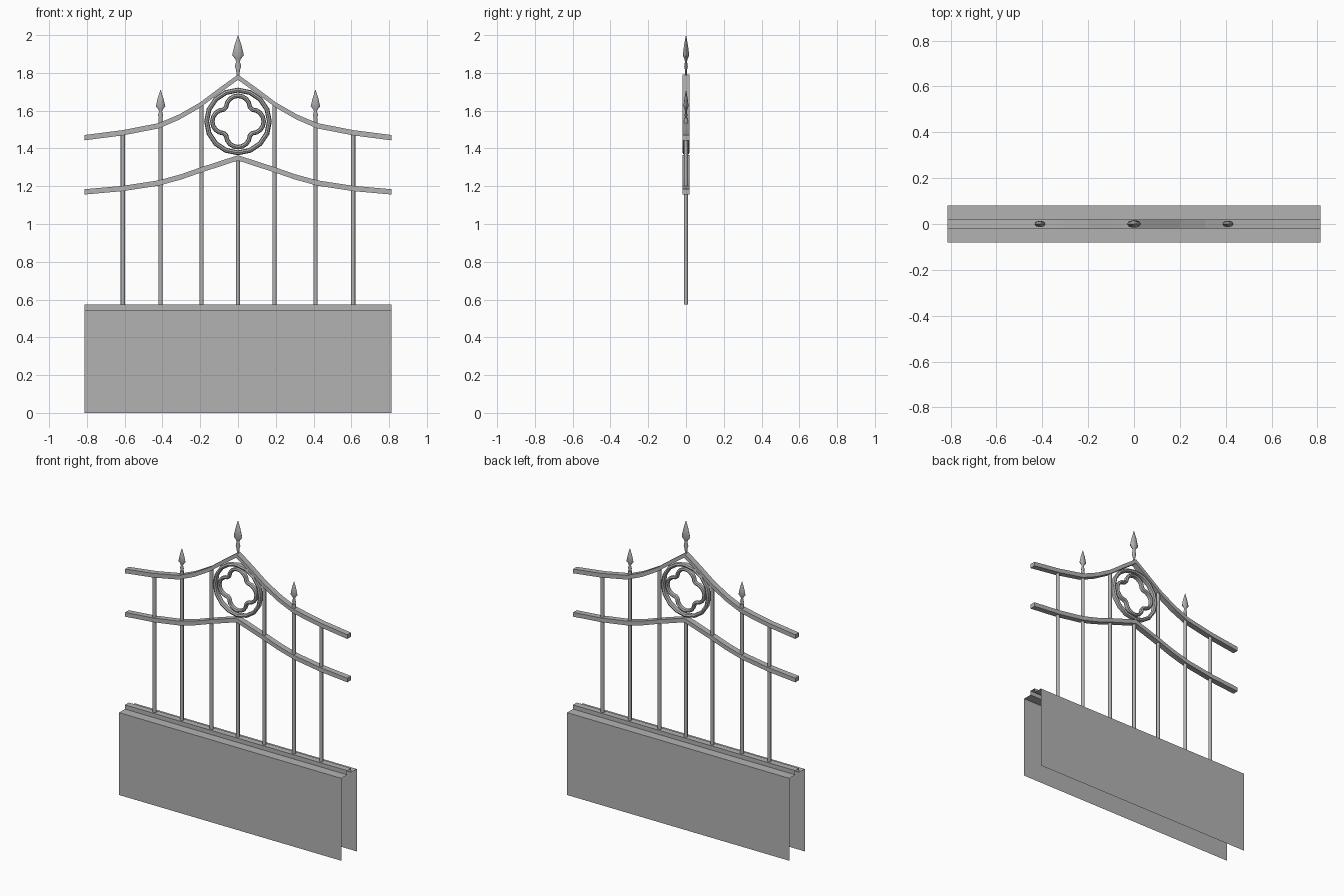
import bpy
from math import sin, cos, pi, radians
from mathutils import Vector

cube = bpy.data.objects.get("Cube")
if cube:
    bpy.data.objects.remove(cube)

GREY = (0.45, 0.45, 0.45, 1)
iron = bpy.data.materials.new("iron grey")
iron.use_nodes = True
iron.diffuse_color = GREY
iron.node_tree.nodes["Principled BSDF"].inputs["Base Color"].default_value = GREY


def make(name, verts, faces, smooth=None):
    mesh = bpy.data.meshes.new(name)
    mesh.from_pydata(verts, [], faces)
    mesh.materials.append(iron)
    obj = bpy.data.objects.new(name, mesh)
    bpy.context.collection.objects.link(obj)
    bpy.ops.object.select_all(action='DESELECT')
    obj.select_set(True)
    bpy.context.view_layer.objects.active = obj
    bpy.ops.object.mode_set(mode='EDIT')
    bpy.ops.mesh.select_all(action='SELECT')
    bpy.ops.mesh.normals_make_consistent(inside=False)
    bpy.ops.object.mode_set(mode='OBJECT')
    if smooth:
        bpy.ops.object.shade_smooth_by_angle(angle=radians(smooth))
    return obj


def skin(rings, sides, closed):
    """Quads joining consecutive rings, with end caps when open."""
    faces = []
    for i in range(rings if closed else rings - 1):
        a, b = i * sides, (i + 1) % rings * sides
        faces += [(a + j, a + (j + 1) % sides, b + (j + 1) % sides, b + j)
                  for j in range(sides)]
    if not closed:
        faces += [tuple(range(sides)), tuple(range((rings - 1) * sides, rings * sides))]
    return faces


def sweep(name, path, section, closed=False, upright=False, smooth=None):
    """Sweep a (offset, y) section along an (x, z) path."""
    n, verts = len(path), []
    pts = [Vector(p) for p in path]
    for i, p in enumerate(pts):
        before = pts[i - 1] if closed or i else p
        after = pts[(i + 1) % n] if closed or i < n - 1 else p
        d1, d2 = (p - before).normalized(), (after - p).normalized()
        t = (d1 + d2).normalized()
        across = Vector((0, 1)) if upright else Vector((-t.y, t.x))
        for off, y in section:
            q = p + across * off
            verts.append((q.x, y, q.y))
    return make(name, verts, skin(n, len(section), closed), smooth)


def oval(width, depth, sides=8):
    return [(width * cos(2 * pi * k / sides), depth * sin(2 * pi * k / sides))
            for k in range(sides)]


def lathe(name, x, profile, flat=1.0, smooth=None):
    """Stack of round rings (radius, z), flattened in y."""
    verts = [(x + a, b, z) for r, z in profile for a, b in oval(r, r * flat)]
    return make(name, verts, skin(len(profile), 8, False), smooth)


# Kick panel: stepped sheet, open at the ends and below
half = [(0.081, 0), (0.081, 0.545), (0.02, 0.545), (0.02, 0.573)]
outline = half + [(-y, z) for y, z in reversed(half)]
count = len(outline)
make("kick_panel",
     [(x, y, z) for x in (-0.813, 0.813) for y, z in outline],
     [(i, i + 1, count + i + 1, count + i) for i in range(count - 1)])

# Swept rails rising to a point in the middle
bar_section = [(-0.014, -0.019), (0.014, -0.019), (0.014, 0.019), (-0.014, 0.019)]
upper = [(0, 1.777), (0.1, 1.705), (0.2, 1.63), (0.31, 1.567),
         (0.42, 1.52), (0.61, 1.483), (0.813, 1.457)]
lower = [(0, 1.35), (0.2, 1.285), (0.3, 1.25), (0.42, 1.217),
         (0.61, 1.188), (0.813, 1.17)]
for name, right in (("upper_rail", upper), ("lower_rail", lower)):
    path = [(-x, z) for x, z in reversed(right[1:])] + right
    sweep(name, path, bar_section, upright=True)

# Upright bars
bars = [("middle_bar", 0, 1.35)]
for side, s in (("left", 1), ("right", -1)):
    bars += [(side + "_inner_bar", s * 0.193, 1.635),
             (side + "_spear_bar", s * 0.41, 1.56),
             (side + "_outer_bar", s * 0.61, 1.483)]
for name, x, top in bars:
    lathe(name, x, [(0.0115, 0.573), (0.0115, top)], smooth=50)

# Spear finials
spear = [(0.008, 0), (0.010, 0.03), (0.017, 0.05), (0.010, 0.075),
         (0.014, 0.088), (0.031, 0.108), (0.019, 0.16), (0.001, 0.215)]
for name, x, base, size in (("middle_finial", 0, 1.785, 1.0),
                            ("left_finial", 0.41, 1.535, 0.81),
                            ("right_finial", -0.41, 1.535, 0.81)):
    lathe(name, x, [(r * size, base + z * size) for r, z in spear], 0.55, smooth=40)

# Round frame with a four-lobed opening
CENTRE = 1.543
ring = [(0.166 * cos(2 * pi * k / 16), CENTRE + 0.166 * sin(2 * pi * k / 16))
        for k in range(16)]
sweep("ring", ring, oval(0.013, 0.018), closed=True, smooth=40)

lobes = []
for quarter in range(4):
    for step in range(9):
        turn = quarter * pi / 2
        a = turn + radians(-88 + 22 * step)
        lobes.append((0.073 * cos(turn) + 0.063 * cos(a),
                      CENTRE + 0.073 * sin(turn) + 0.063 * sin(a)))
sweep("quatrefoil", lobes, oval(0.012, 0.016), closed=True, smooth=40)
